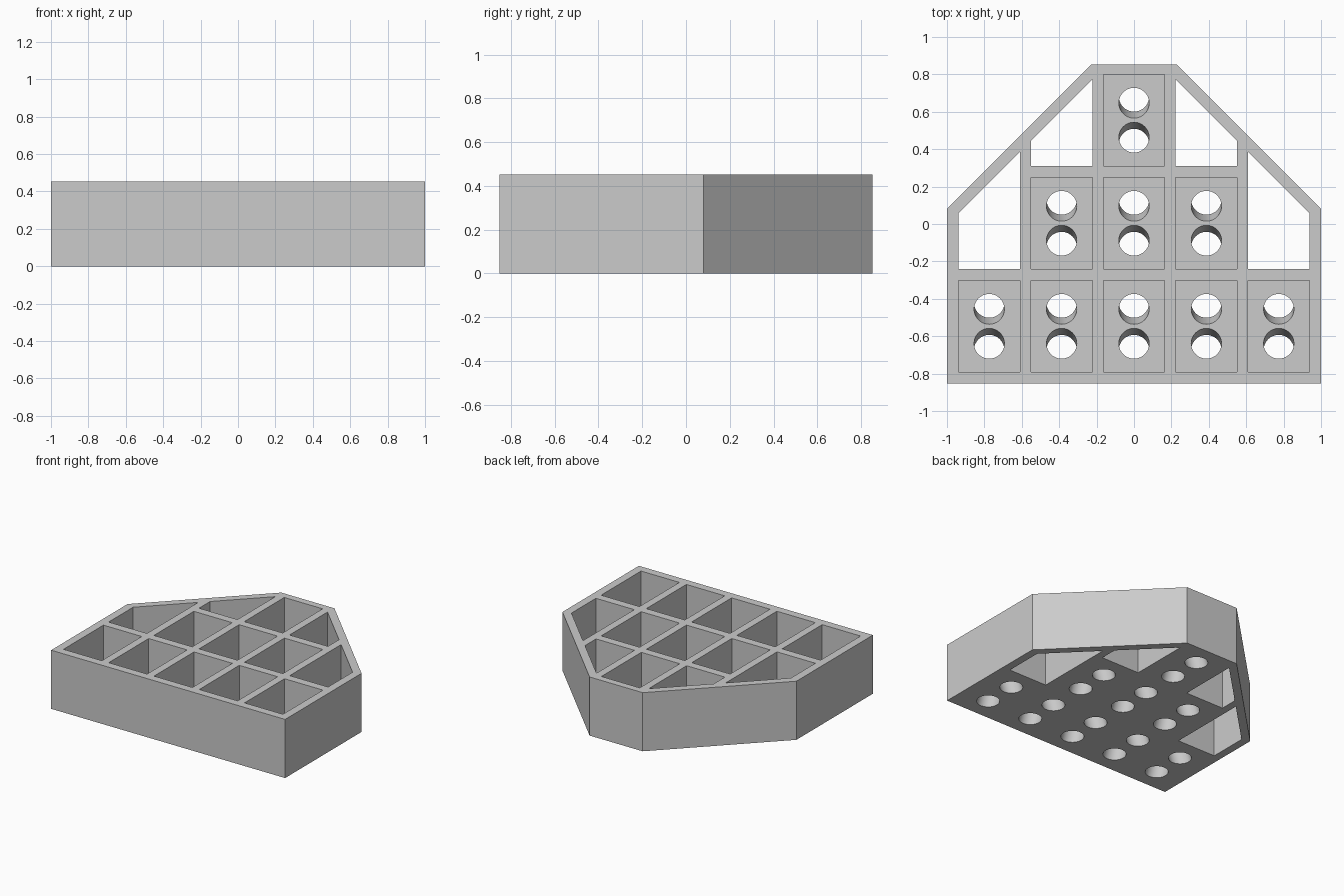
import bpy, bmesh, math
from mathutils import Vector

HEIGHT, FLOOR = 0.453, 0.12
PITCH_X, PITCH_Y = 0.387, 0.551
HALF_X, HALF_Y = 0.164, 0.244      # half size of a pocket
HOLE_R, TOP_OFF, LOW_OFF = 0.081, 0.092, 0.127

cube = bpy.data.objects.get("Cube")
if cube:
    bpy.data.objects.remove(cube, do_unlink=True)


def add_prism(bm, low, high):
    """Closed prism between two matching counter-clockwise outlines."""
    a = [bm.verts.new(p) for p in low]
    b = [bm.verts.new(p) for p in high]
    bm.faces.new(a[::-1])
    bm.faces.new(b)
    n = len(a)
    for i in range(n):
        j = (i + 1) % n
        bm.faces.new((a[i], a[j], b[j], b[i]))


def add_upright(bm, outline, z0, z1):
    add_prism(bm, [(x, y, z0) for x, y in outline], [(x, y, z1) for x, y in outline])


def make_object(name, bm):
    bmesh.ops.recalc_face_normals(bm, faces=bm.faces)
    mesh = bpy.data.meshes.new(name)
    bm.to_mesh(mesh)
    bm.free()
    obj = bpy.data.objects.new(name, mesh)
    bpy.context.collection.objects.link(obj)
    return obj


def rectangle(cx, cy):
    return [(cx + sx * HALF_X, cy + sy * HALF_Y)
            for sx, sy in ((-1, -1), (1, -1), (1, 1), (-1, 1))]


def circle(cx, cy, z, sides=48):
    return [(cx + HOLE_R * math.cos(t), cy + HOLE_R * math.sin(t), z)
            for t in (2 * math.pi * i / sides for i in range(sides))]


# Outer block with two clipped rear corners
bm = bmesh.new()
add_upright(bm, [(-1, -0.853), (1, -0.853), (1, 0.08), (0.227, 0.853),
                 (-0.227, 0.853), (-1, 0.08)], 0, HEIGHT)
tray = make_object("compartment_tray", bm)

# Pockets per row shrink toward the rear: five, three, one
pockets, holes = bmesh.new(), bmesh.new()
for row, reach in enumerate((2, 1, 0)):
    cy = 0.004 + (row - 1) * PITCH_Y
    for col in range(-reach, reach + 1):
        cx = col * PITCH_X
        add_upright(pockets, rectangle(cx, cy), FLOOR, HEIGHT + 0.1)
        # Pair of drain holes splaying apart downward
        for s in (-1, 1):
            slope = (LOW_OFF - TOP_OFF) / FLOOR
            low, high = [circle(cx, cy + s * (LOW_OFF - slope * z), z)
                         for z in (-0.02, FLOOR + 0.02)]
            add_prism(holes, low, high)
    # Open corner shafts beside the rear two rows
    if row:
        x0 = (reach + 1) * PITCH_X - HALF_X
        x1, y0 = x0 + 2 * HALF_X, cy - HALF_Y
        shaft = [(x0, y0), (x1, y0), (x1, 0.997 - x1), (x0, 0.997 - x0)]
        add_upright(pockets, shaft, -0.1, HEIGHT + 0.1)
        add_upright(pockets, [(-x, y) for x, y in shaft[::-1]], -0.1, HEIGHT + 0.1)

# Cut the pockets first, then the holes
bpy.context.view_layer.objects.active = tray
tray.select_set(True)
for name, cutter_mesh in (("pocket_cutter", pockets), ("hole_cutter", holes)):
    cutter = make_object(name, cutter_mesh)
    cutter.hide_render = True
    mod = tray.modifiers.new(name, 'BOOLEAN')
    mod.operation, mod.solver, mod.object = 'DIFFERENCE', 'EXACT', cutter
    bpy.ops.object.modifier_apply(modifier=mod.name)
    bpy.data.objects.remove(cutter, do_unlink=True)

# Plain grey plastic
grey = bpy.data.materials.new("light_grey")
grey.use_nodes = True
colour = (0.6, 0.6, 0.6, 1)
grey.diffuse_color = colour
grey.node_tree.nodes["Principled BSDF"].inputs["Base Color"].default_value = colour
tray.data.materials.clear()
tray.data.materials.append(grey)
bpy.ops.object.shade_smooth_by_angle(angle=math.radians(30))
